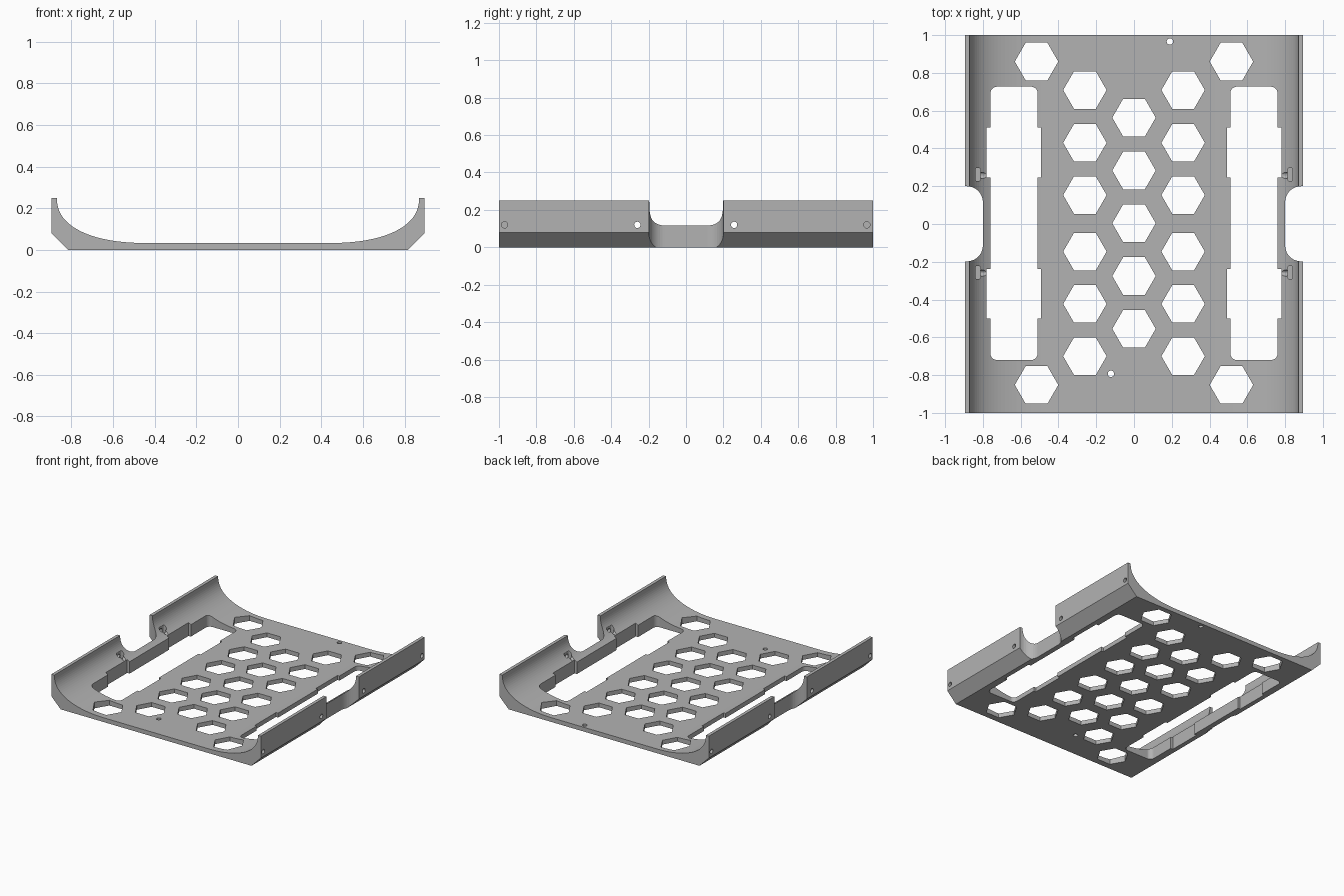
import bpy
import bmesh
from math import cos, sin, pi, radians

cube = bpy.data.objects.get("Cube")
if cube:
    bpy.data.objects.remove(cube, do_unlink=True)

grey = bpy.data.materials.new("plain grey")
grey.use_nodes = True
colour = (0.45, 0.45, 0.45, 1)
grey.diffuse_color = colour
grey.node_tree.nodes["Principled BSDF"].inputs["Base Color"].default_value = colour


def make_object(name, bm):
    bmesh.ops.recalc_face_normals(bm, faces=bm.faces)
    mesh = bpy.data.meshes.new(name)
    bm.to_mesh(mesh)
    bm.free()
    mesh.materials.append(grey)
    obj = bpy.data.objects.new(name, mesh)
    bpy.context.collection.objects.link(obj)
    return obj


def prism(bm, outline, axis, lo, hi):
    """Extrude a closed 2D outline along the x, y or z axis."""
    place = {"x": lambda a, b, t: (t, a, b),
             "y": lambda a, b, t: (a, t, b),
             "z": lambda a, b, t: (a, b, t)}[axis]
    ends = [[bm.verts.new(place(a, b, t)) for a, b in outline] for t in (lo, hi)]
    for ring in ends:
        bm.faces.new(ring)
    n = len(outline)
    for i in range(n):
        j = (i + 1) % n
        bm.faces.new((ends[0][i], ends[0][j], ends[1][j], ends[1][i]))


def polygon(cx, cy, r, sides):
    return [(cx + r * cos(2 * pi * i / sides), cy + r * sin(2 * pi * i / sides))
            for i in range(sides)]


def rounded_rect(x0, x1, y0, y1, r, steps=8):
    corners = ((x1 - r, y1 - r), (x0 + r, y1 - r), (x0 + r, y0 + r), (x1 - r, y0 + r))
    return [(cx + r * cos(radians(90 * (q + k / steps))),
             cy + r * sin(radians(90 * (q + k / steps))))
            for q, (cx, cy) in enumerate(corners) for k in range(steps + 1)]


def flip(outline, side):
    return [(side * a, b) for a, b in outline]


def cut(body, name, prisms):
    bm = bmesh.new()
    for outline, axis, lo, hi in prisms:
        prism(bm, outline, axis, lo, hi)
    cutter = make_object(name, bm)
    cutter.hide_render = True
    mod = body.modifiers.new(name, "BOOLEAN")
    mod.operation = "DIFFERENCE"
    mod.solver = "EXACT"
    mod.object = cutter
    bpy.context.view_layer.objects.active = body
    bpy.ops.object.modifier_apply(modifier=mod.name)
    bpy.data.objects.remove(cutter, do_unlink=True)


# Tray body: flat deck sweeping up into thin side walls, chamfered underneath
STEPS = 28
half = [(0.815, 0), (0.895, 0.08), (0.895, 0.25)]
for i in range(STEPS + 1):
    t = pi / 2 * i / STEPS
    half.append((0.43 + 0.44 * cos(t) ** 0.87, 0.25 - 0.217 * sin(t) ** 0.87))
bm = bmesh.new()
prism(bm, half + flip(reversed(half), -1), "y", -1, 1)
tray = make_object("tray", bm)

# Honeycomb openings and two pin holes through the deck
centres = [(0, 0.004 + 0.2795 * k) for k in range(-2, 3)]
for s in (-1, 1):
    centres += [(s * 0.26, y) for y in (-0.70, -0.423, -0.146, 0.153, 0.43, 0.709)]
    centres += [(s * 0.516, y) for y in (-0.852, 0.86)]
holes = [polygon(x, y, 0.115, 6) for x, y in centres]
holes += [polygon(0.19, 0.966, 0.017, 16), polygon(-0.122, -0.793, 0.017, 16)]
cut(tray, "honeycomb_cutter", [(h, "z", -0.1, 0.4) for h in holes])

# Long side slots, then their wider steps
slot = rounded_rect(0.51, 0.76, -0.72, 0.727, 0.035)
cut(tray, "slot_cutter", [(flip(slot, s), "z", -0.1, 0.4) for s in (-1, 1)])
steps = [[(0.492, a), (0.78, a), (0.78, b), (0.492, b)]
         for a, b in ((0.246, 0.51), (-0.50, -0.238))]
cut(tray, "slot_step_cutter",
    [(flip(p, s), "z", -0.12, 0.42) for p in steps for s in (-1, 1)])

# Rounded notches in the middle of both side walls
notch = rounded_rect(0.80, 1.1, -0.198, 0.2, 0.085, 10)
cut(tray, "notch_cutter", [(flip(notch, s), "z", -0.1, 0.5) for s in (-1, 1)])

# Screw holes: through the wall beside the notches, blind at the ends
screws = []
for y in (-0.26, 0.257, -0.97, 0.967):
    inner = 0.78 if abs(y) < 0.5 else 0.865
    for lo, hi in ((inner, 1), (-1, -inner)):
        screws.append((polygon(y, 0.12, 0.017, 16), "x", lo, hi))
cut(tray, "screw_hole_cutter", screws)

# Small nut pockets sunk into the curve behind the through holes
pockets = [rounded_rect(0.813, 0.84, y - 0.035, y + 0.035, 0.01, 4)
           for y in (-0.257, 0.262)]
cut(tray, "nut_pocket_cutter",
    [(flip(p, s), "z", 0.09, 0.4) for p in pockets for s in (-1, 1)])
